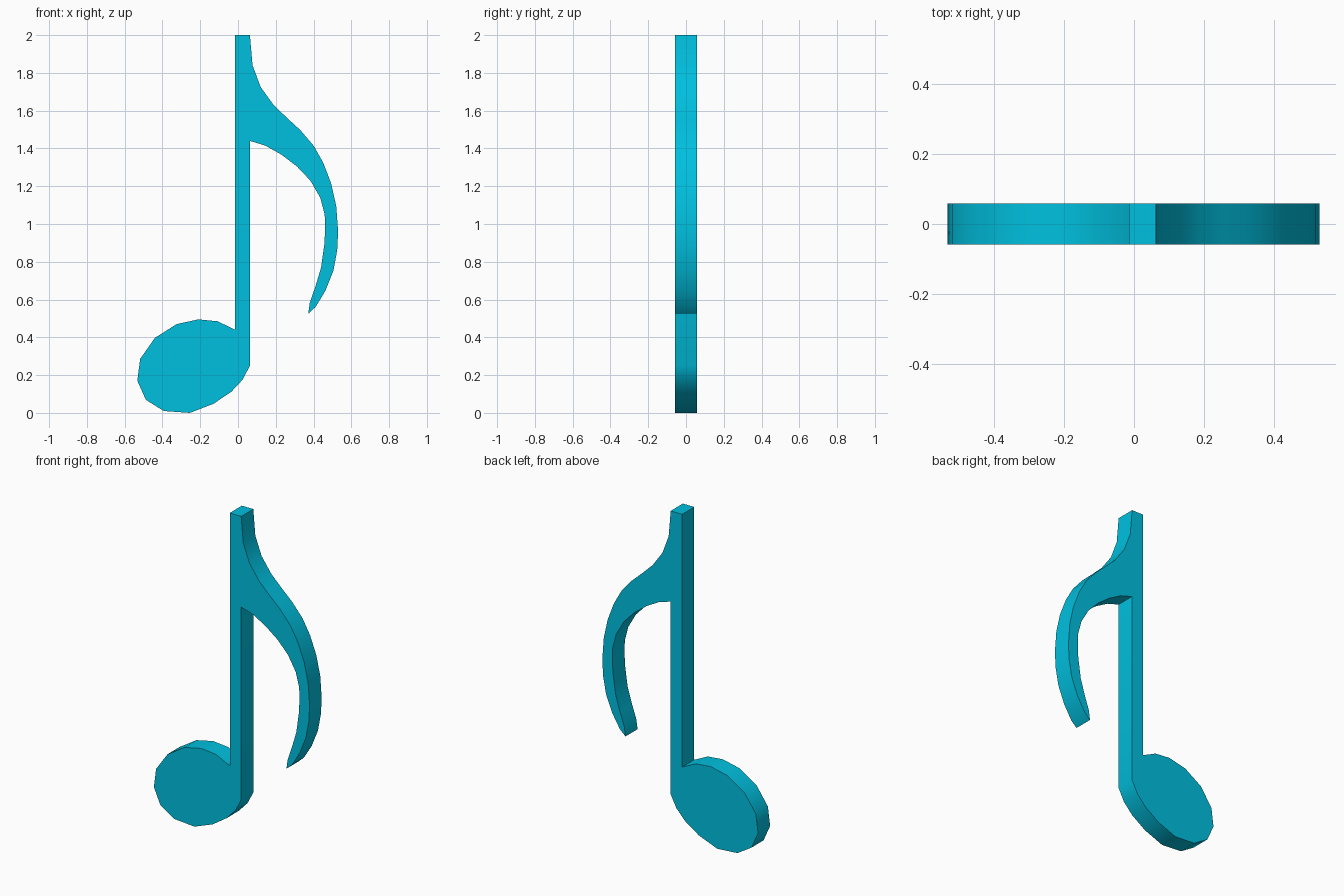
import bpy, bmesh, math

if "Cube" in bpy.data.objects:
    bpy.data.objects.remove(bpy.data.objects["Cube"])

HALF_DEPTH = 0.059
STEM_L, STEM_R, TOP = -0.015, 0.063, 2.0

# Flag: outer edge from the stem top to the tip, then inner edge back to the stem
flag_outer = [(0.077, 1.84), (0.12, 1.725), (0.187, 1.632), (0.256, 1.565), (0.33, 1.497),
              (0.40, 1.415), (0.451, 1.325), (0.493, 1.215), (0.52, 1.095), (0.53, 0.96),
              (0.525, 0.86), (0.505, 0.752), (0.462, 0.645), (0.41, 0.56), (0.372, 0.525)]
flag_inner = [(0.38, 0.583), (0.41, 0.67), (0.44, 0.77), (0.458, 0.90), (0.461, 0.98),
              (0.459, 1.05), (0.435, 1.14), (0.383, 1.23), (0.314, 1.303), (0.23, 1.367),
              (0.145, 1.415), (STEM_R, 1.44)]

# Note head: tilted oval from the stem's right side round to its left side
head = [(STEM_R, 0.25), (0.024, 0.175), (-0.035, 0.112), (-0.13, 0.048), (-0.255, 0.0),
        (-0.393, 0.01), (-0.488, 0.069), (-0.533, 0.17), (-0.518, 0.286), (-0.44, 0.397),
        (-0.325, 0.47), (-0.21, 0.495), (-0.108, 0.485), (STEM_L, 0.44)]

# Stem top closes the outline
stem_top = [(STEM_L, TOP), (STEM_R, TOP)]


def extrude_profile(name, points, half_depth, material):
    """Extrude a closed x-z outline symmetrically along y."""
    bm = bmesh.new()
    face = bm.faces.new([bm.verts.new((x, -half_depth, z)) for x, z in points])
    result = bmesh.ops.extrude_face_region(bm, geom=[face], use_keep_orig=True)
    moved = [g for g in result["geom"] if isinstance(g, bmesh.types.BMVert)]
    bmesh.ops.translate(bm, verts=moved, vec=(0, 2 * half_depth, 0))
    bmesh.ops.recalc_face_normals(bm, faces=bm.faces)
    mesh = bpy.data.meshes.new(name)
    bm.to_mesh(mesh)
    bm.free()
    mesh.materials.append(material)
    obj = bpy.data.objects.new(name, mesh)
    bpy.context.collection.objects.link(obj)
    return obj


cyan = bpy.data.materials.new("cyan")
cyan.diffuse_color = (0.0, 0.53, 0.74, 1)
cyan.use_nodes = True
cyan.node_tree.nodes["Principled BSDF"].inputs["Base Color"].default_value = cyan.diffuse_color

# One continuous solid: stem top, flag, head
note = extrude_profile("eighth_note", stem_top + flag_outer + flag_inner + head, HALF_DEPTH, cyan)
bpy.context.view_layer.objects.active = note
note.select_set(True)
bpy.ops.object.shade_smooth_by_angle(angle=math.radians(40))
